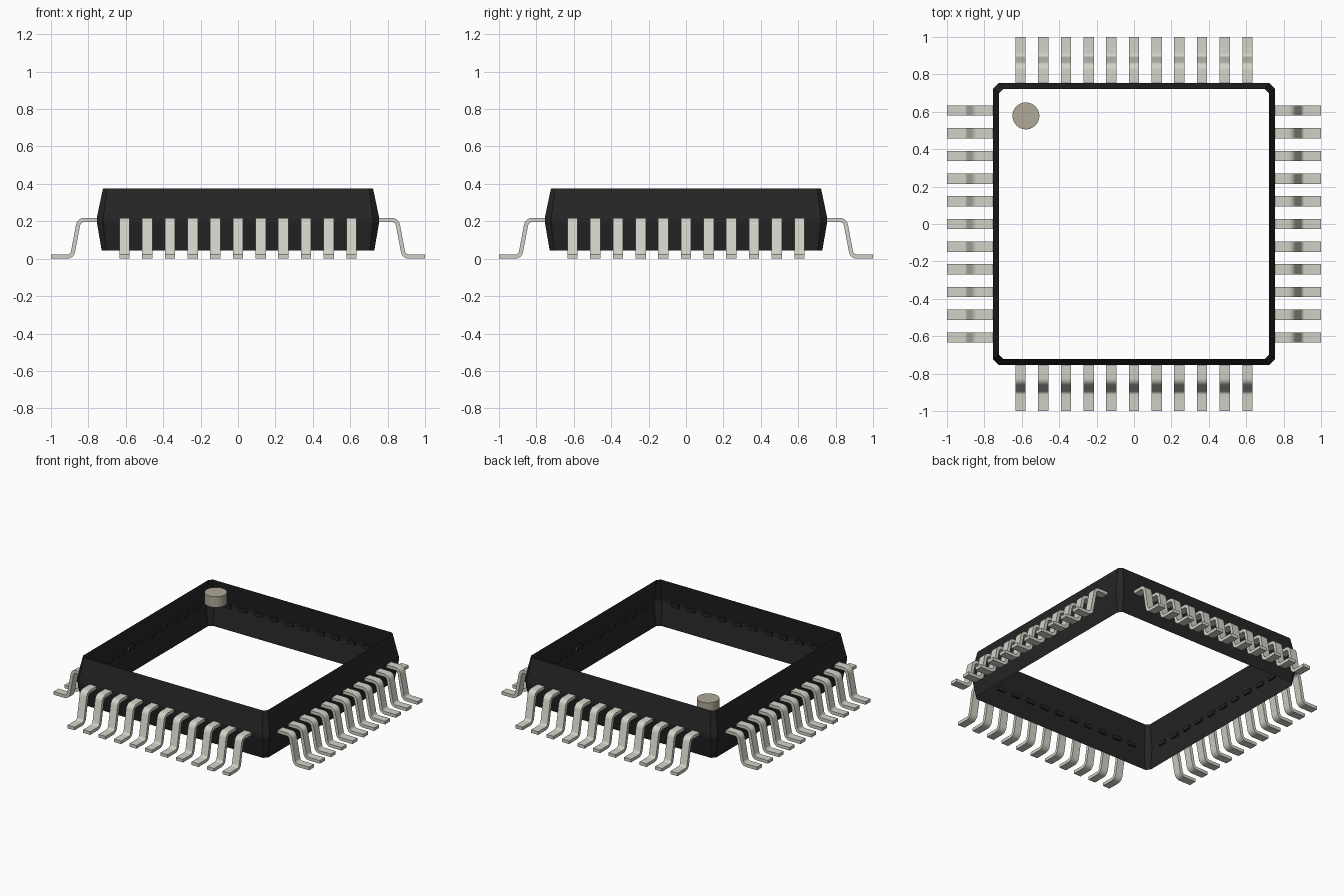
import bpy, bmesh, math
from mathutils import Vector, Matrix

cube = bpy.data.objects.get("Cube")
if cube:
    bpy.data.objects.remove(cube, do_unlink=True)


def material(name, rgb):
    m = bpy.data.materials.new(name)
    m.use_nodes = True
    col = (*rgb, 1.0)
    m.diffuse_color = col
    m.node_tree.nodes["Principled BSDF"].inputs["Base Color"].default_value = col
    return m


black = material("black plastic", (0.019, 0.0185, 0.0185))
metal = material("pale metal", (0.645, 0.638, 0.572))
label = material("light brown marking", (0.435, 0.398, 0.316))


def add_object(name, bm, mat, smooth=False):
    mesh = bpy.data.meshes.new(name)
    bm.to_mesh(mesh)
    bm.free()
    mesh.materials.append(mat)
    ob = bpy.data.objects.new(name, mesh)
    bpy.context.collection.objects.link(ob)
    if smooth:
        bpy.ops.object.select_all(action='DESELECT')
        ob.select_set(True)
        bpy.context.view_layer.objects.active = ob
        bpy.ops.object.shade_smooth_by_angle(angle=math.radians(30))
    return ob


# Package body: open-ended wall, chamfered square rings joined level by level
# (half width, chamfer, height)
LEVELS = [(0.729, 0.024, 0.045), (0.755, 0.034, 0.196),
          (0.755, 0.034, 0.218), (0.722, 0.022, 0.376)]
bm = bmesh.new()
rings = []
for h, c, z in LEVELS:
    ring = []
    for k in range(4):
        turn = Matrix.Rotation(k * math.pi / 2, 3, 'Z')
        for p in ((h, -h + c, z), (h, h - c, z)):
            ring.append(bm.verts.new(turn @ Vector(p)))
    rings.append(ring)
for lo, hi in zip(rings, rings[1:]):
    for i in range(8):
        j = (i + 1) % 8
        bm.faces.new((lo[i], lo[j], hi[j], hi[i]))
add_object("package_body", bm, black)


# Gull-wing lead centre line, with rounded bends
def rounded_path(points, radius, steps):
    """Return (point, normal) pairs along a polyline with arc corners."""
    pts = [Vector(p) for p in points]
    out = []

    def normal(d):
        return Vector((-d.y, d.x))

    d0 = (pts[1] - pts[0]).normalized()
    out.append((pts[0], normal(d0)))
    for a, b, c in zip(pts, pts[1:], pts[2:]):
        d1, d2 = (b - a).normalized(), (c - b).normalized()
        turn = math.atan2(d1.x * d2.y - d1.y * d2.x, d1.dot(d2))
        start = b - d1 * radius * math.tan(abs(turn) / 2)
        sign = 1 if turn > 0 else -1
        centre = start + normal(d1) * radius * sign
        for s in range(steps + 1):
            n = normal(d1)
            n.rotate(Matrix.Rotation(turn * s / steps, 2))
            out.append((centre - n * radius * sign, n))
    out.append((pts[-1], normal((pts[-1] - pts[-2]).normalized())))
    return out


THICK, WIDTH, PITCH, COUNT = 0.022, 0.055, 0.1213, 11
path = rounded_path([(0.742, 0.207), (0.85, 0.207), (0.887, 0.011), (1.0, 0.011)],
                    0.032, 6)


def add_lead(bm, turn, offset):
    sections = []
    for p, n in path:
        top, bot = p + n * THICK / 2, p - n * THICK / 2
        corners = [(top, -1), (top, 1), (bot, 1), (bot, -1)]
        sections.append([bm.verts.new(turn @ Vector((q.x, offset + s * WIDTH / 2, q.y)))
                         for q, s in corners])
    for a, b in zip(sections, sections[1:]):
        for i in range(4):
            j = (i + 1) % 4
            bm.faces.new((a[i], b[i], b[j], a[j]))
    bm.faces.new(sections[0])
    bm.faces.new(sections[-1][::-1])


# Eleven leads per side, each seated in a small socket inside the wall
SIDES = ["left", "back", "right", "front"]
sockets = bmesh.new()
for k, side in enumerate(SIDES):
    turn = Matrix.Rotation(k * math.pi / 2, 4, 'Z')
    bm = bmesh.new()
    for i in range(COUNT):
        offset = (i - (COUNT - 1) / 2) * PITCH
        add_lead(bm, turn, offset)
        place = (turn @ Matrix.Translation((0.746, offset, 0.207))
                 @ Matrix.Diagonal((0.014, WIDTH + 0.004, THICK + 0.003, 1)))
        bmesh.ops.create_cube(sockets, size=1, matrix=place)
    bmesh.ops.recalc_face_normals(bm, faces=bm.faces)
    add_object(side + "_leads", bm, metal, smooth=True)
add_object("lead_sockets", sockets, black)

# Round corner marker, level with the top rim
bm = bmesh.new()
bmesh.ops.create_cone(bm, cap_ends=True, segments=40, radius1=0.072, radius2=0.072,
                      depth=0.076, matrix=Matrix.Translation((-0.578, 0.578, 0.338)))
add_object("corner_marker", bm, label, smooth=True)
